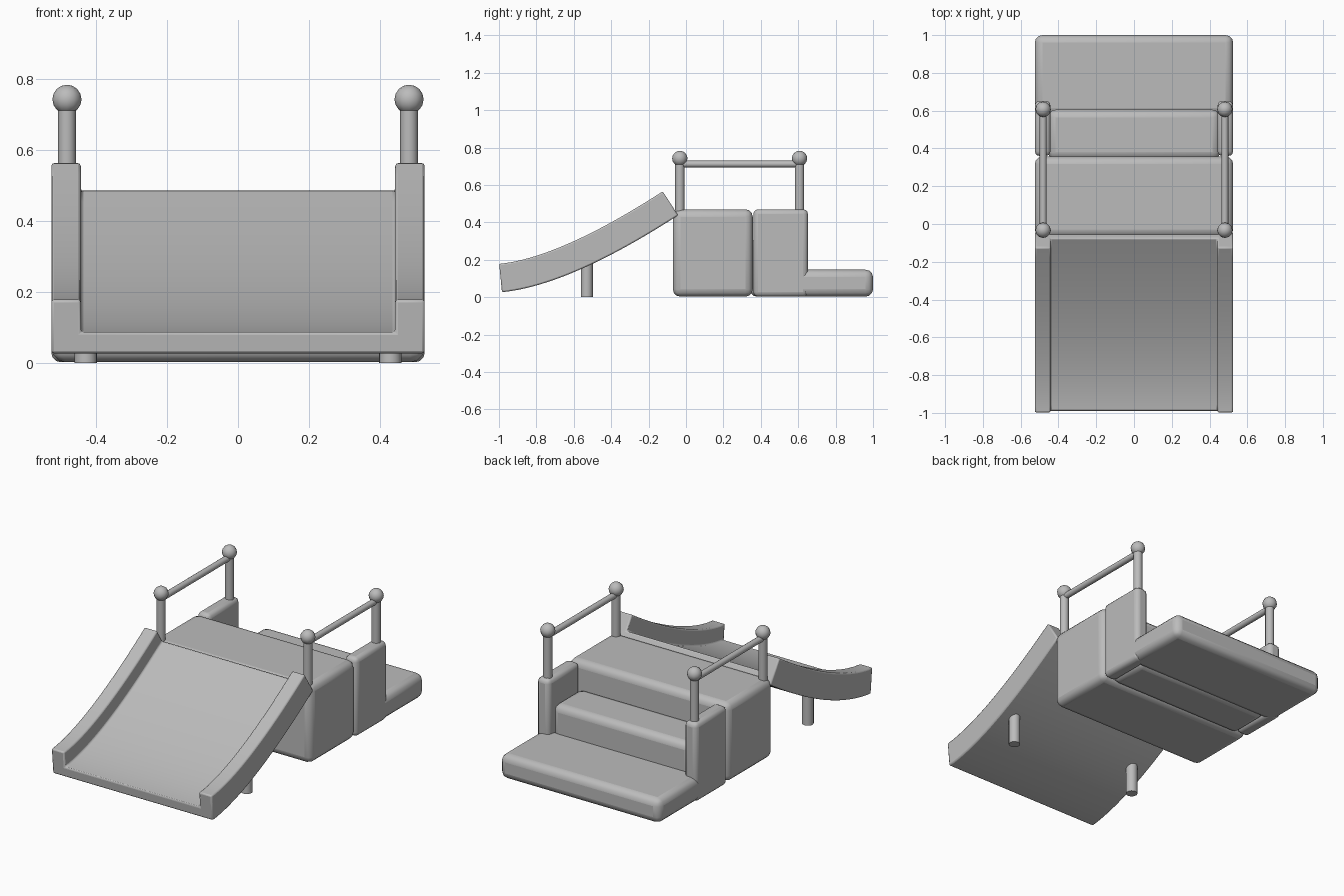
import bpy
import bmesh
import math
from mathutils import Vector

if "Cube" in bpy.data.objects:
    bpy.data.objects.remove(bpy.data.objects["Cube"], do_unlink=True)

grey = bpy.data.materials.new("soft grey plastic")
grey.use_nodes = True
colour = (0.5, 0.5, 0.5, 1)
grey.diffuse_color = colour
grey.node_tree.nodes["Principled BSDF"].inputs["Base Color"].default_value = colour


def finish(name, bm, bevel=0, segments=3):
    """Turn a bmesh into a named, smooth-shaded, optionally rounded object."""
    bmesh.ops.recalc_face_normals(bm, faces=bm.faces)
    mesh = bpy.data.meshes.new(name)
    bm.to_mesh(mesh)
    bm.free()
    mesh.materials.append(grey)
    obj = bpy.data.objects.new(name, mesh)
    bpy.context.collection.objects.link(obj)
    if bevel:
        mod = obj.modifiers.new("rounding", "BEVEL")
        mod.width, mod.segments = bevel, segments
        mod.limit_method, mod.angle_limit = "ANGLE", math.radians(40)
    bpy.ops.object.select_all(action="DESELECT")
    obj.select_set(True)
    bpy.context.view_layer.objects.active = obj
    bpy.ops.object.shade_smooth_by_angle(angle=math.radians(40))
    return obj


def block(name, low, high, bevel):
    bm = bmesh.new()
    bmesh.ops.create_cube(bm, size=1)
    low, high = Vector(low), Vector(high)
    for v in bm.verts:
        v.co = (low + high) / 2 + v.co * (high - low)
    return finish(name, bm, bevel)


def rod(name, start, end, radius, sides=16):
    start, end = Vector(start), Vector(end)
    bm = bmesh.new()
    bmesh.ops.create_cone(bm, cap_ends=True, segments=sides, radius1=radius,
                          radius2=radius, depth=(end - start).length)
    turn = (end - start).to_track_quat("Z", "Y")
    for v in bm.verts:
        v.co = turn @ v.co + (start + end) / 2
    return finish(name, bm)


def ball(name, centre, radius):
    bm = bmesh.new()
    bmesh.ops.create_uvsphere(bm, u_segments=12, v_segments=8, radius=radius)
    bmesh.ops.translate(bm, verts=bm.verts, vec=centre)
    return finish(name, bm)


# Slide: a U-shaped section swept along a quadratic curve
W, INNER, FLOOR, RIM = 0.525, 0.442, 0.06, 0.152
section = [(-W, 0), (W, 0), (W, RIM), (INNER, RIM), (INNER, FLOOR),
           (-INNER, FLOOR), (-INNER, RIM), (-W, RIM)]
p0, p1, p2 = Vector((-0.984, 0.027)), Vector((-0.623, 0.062)), Vector((-0.042, 0.438))
STEPS = 20
bm = bmesh.new()
rings = []
for i in range(STEPS + 1):
    t = i / STEPS
    point = p0 * (1 - t) ** 2 + p1 * 2 * t * (1 - t) + p2 * t * t
    along = ((p1 - p0) * (1 - t) + (p2 - p1) * t).normalized()
    up = Vector((-along.y, along.x))
    rings.append([bm.verts.new((x, *(point + up * h))) for x, h in section])
for a, b in zip(rings, rings[1:]):
    for j in range(len(section)):
        k = (j + 1) % len(section)
        bm.faces.new((a[j], a[k], b[k], b[j]))
bm.faces.new(rings[0])
bm.faces.new(rings[-1])
finish("slide", bm, 0.008, 2)

# Platform and steps
block("platform", (-W, -0.07, 0.003), (W, 0.357, 0.47), 0.04)
block("middle_step", (-0.455, 0.34, 0.003), (0.455, 0.605, 0.31), 0.04)
block("bottom_step", (-W, 0.575, 0.003), (W, 1.0, 0.147), 0.04)

# Side panels, railings and slide legs on both sides
for side, s in (("left", 1), ("right", -1)):
    x0, x1 = sorted((s * 0.442, s * W))
    block(side + "_step_panel", (x0, 0.36, 0.003), (x1, 0.652, 0.47), 0.026)
    x = s * 0.481
    for place, y in (("front", -0.033), ("back", 0.607)):
        rod(f"{side}_{place}_post", (x, y, 0.4), (x, y, 0.74), 0.025)
        ball(f"{side}_{place}_knob", (x, y, 0.742), 0.041)
    rod(side + "_handrail", (x, -0.033, 0.712), (x, 0.607, 0.712), 0.018)
    rod(side + "_slide_leg", (s * 0.428, -0.53, 0), (s * 0.428, -0.53, 0.19), 0.032)
